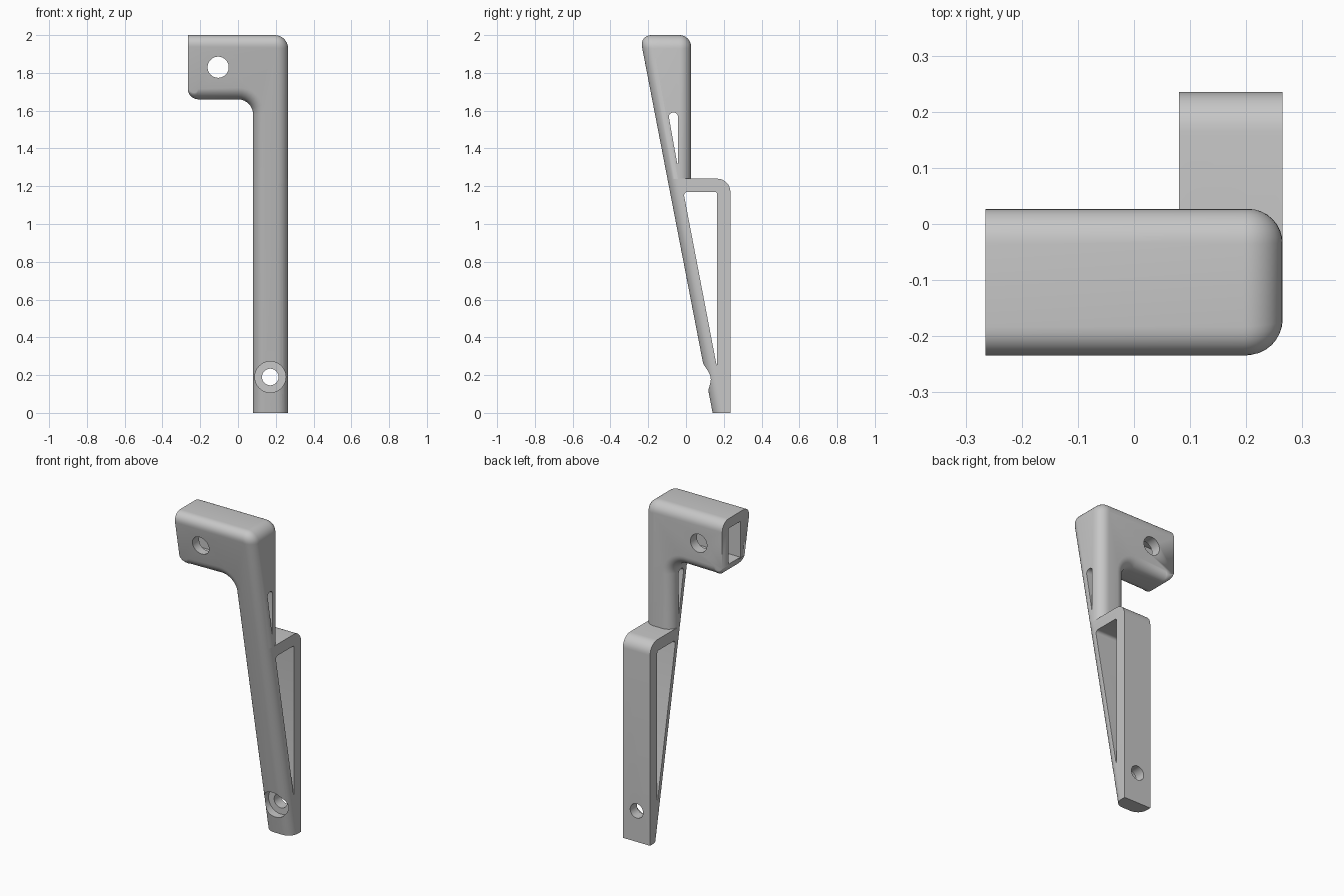
import bpy, bmesh
from math import sin, cos, pi, radians
from mathutils import Vector, Matrix

if "Cube" in bpy.data.objects:
    bpy.data.objects.remove(bpy.data.objects["Cube"])

ROUND = 0.062          # edge rounding of the body
XL, XR = 0.08, 0.265   # post sides
STEPS = 8


def front_y(z):
    return 0.141 - 0.193 * z


def make_object(name, bm):
    bmesh.ops.remove_doubles(bm, verts=bm.verts, dist=1e-5)
    bmesh.ops.recalc_face_normals(bm, faces=bm.faces)
    mesh = bpy.data.meshes.new(name)
    bm.to_mesh(mesh)
    bm.free()
    obj = bpy.data.objects.new(name, mesh)
    bpy.context.collection.objects.link(obj)
    return obj


def loft(name, rings):
    """Skin a list of closed rings and cap both ends."""
    bm = bmesh.new()
    loops = [[bm.verts.new(p) for p in ring] for ring in rings]
    n = len(rings[0])
    for a, b in zip(loops, loops[1:]):
        for i in range(n):
            j = (i + 1) % n
            bm.faces.new((a[i], a[j], b[j], b[i]))
    bm.faces.new(loops[0])
    bm.faces.new(loops[-1])
    return make_object(name, bm)


def arc(cx, cz, r, start, end, inward):
    """Arc points, each with its direction into the material."""
    pts = []
    for k in range(STEPS + 1):
        a = radians(start + (end - start) * k / STEPS)
        pts.append((cx + r * cos(a), cz + r * sin(a), inward * cos(a), inward * sin(a)))
    return pts


def rounded(corners):
    """Polygon from (y, z, radius) corners with rounded tips."""
    pts = []
    for i, (y, z, r) in enumerate(corners):
        p = Vector((y, z))
        u = (Vector(corners[i - 1][:2]) - p).normalized()
        v = (Vector(corners[(i + 1) % len(corners)][:2]) - p).normalized()
        half = u.angle(v) / 2
        centre = p + (u + v).normalized() * r / sin(half)
        reach = r * cos(half) / sin(half)
        a = (p + u * reach - centre).normalized()
        b = (p + v * reach - centre).normalized()
        spread = a.angle(b)
        for k in range(STEPS + 1):
            t = k / STEPS
            blend = a * sin((1 - t) * spread) + b * sin(t * spread)
            pts.append(centre + blend.normalized() * r)
    return pts


def boolean(obj, other, operation):
    other.hide_render = True
    mod = obj.modifiers.new(operation.lower(), "BOOLEAN")
    mod.object, mod.operation, mod.solver = other, operation, "EXACT"
    bpy.ops.object.select_all(action="DESELECT")
    bpy.context.view_layer.objects.active = obj
    obj.select_set(True)
    bpy.ops.object.modifier_apply(modifier=mod.name)
    bpy.data.objects.remove(other)


def cylinder(name, x, z, r, y0, y1):
    bm = bmesh.new()
    place = Matrix.Translation((x, (y0 + y1) / 2, z)) @ Matrix.Rotation(pi / 2, 4, "X")
    bmesh.ops.create_cone(bm, cap_ends=True, segments=40, radius1=r, radius2=r,
                          depth=y1 - y0, matrix=place)
    return make_object(name, bm)


def window(name, corners):
    pts = rounded(corners)
    return loft(name, [[(x, y, z) for y, z in pts] for x in (0, 0.4)])


# Head and upper post: one L outline with rounded front and back edges
outline = [(-XR, 2.0, 0, -1, ROUND)]
for k, p in enumerate(arc(-0.21, 1.715, 0.055, 180, 270, -1)):
    outline.append((*p, 0.055 * k / STEPS))
outline += [(*p, ROUND) for p in arc(0, 1.58, 0.08, 90, 0, 1)]
outline += [(XL, 1.2, 1, 0, ROUND), (XR, 1.2, -1, 0, ROUND)]
outline += [(*p, ROUND) for p in arc(0.195, 1.93, 0.07, 0, 90, -1)]


def outline_ring(t, front):
    ring = []
    for x, z, nx, nz, w in outline:
        inset, depth = w * (1 - cos(t)), w * (1 - sin(t))
        px, pz = x + nx * inset, z + nz * inset
        ring.append((px, front_y(pz) + depth if front else 0.027 - depth, pz))
    return ring


angles = [pi / 2 * k / STEPS for k in range(STEPS + 1)]
bracket = loft("bracket", [outline_ring(t, True) for t in reversed(angles)]
               + [outline_ring(t, False) for t in angles])

# Lower post: sections with a rounded front and a square back
levels = [(0.0, 0.235)] + [(z, y) for y, z, _, _ in arc(0.165, 1.17, 0.07, 0, 90, 1)]
sections = []
for z, back in levels:
    left = [(XL + ROUND * (1 - cos(t)), front_y(z) + ROUND * (1 - sin(t)), z) for t in angles]
    right = [(XL + XR - x, y, z) for x, y, z in reversed(left)]
    sections.append([(XL, back, z)] + left + right + [(XR, back, z)])
boolean(bracket, loft("lower_post", sections), "UNION")

# Side windows, with one edge parallel to the sloping front
strut = 0.071
boolean(bracket, window("lower_window", [
    (front_y(1.17) + strut, 1.17, 0.018), (0.165, 1.17, 0.012), (0.165, 0.235, 0.002)]), "DIFFERENCE")
boolean(bracket, window("upper_window", [
    (front_y(1.59) + strut, 1.59, 0.022), (-0.043, 1.59, 0.022), (-0.043, 1.3, 0.002)]), "DIFFERENCE")

# Socket in the open end of the head
bm = bmesh.new()
bmesh.ops.create_cube(bm, size=1, matrix=Matrix.Translation((-0.125, -0.092, 1.83))
                      @ Matrix.Diagonal((0.35, 0.113, 0.22, 1)))
boolean(bracket, make_object("socket", bm), "DIFFERENCE")

# Cross hole in the head, recessed screw hole in the foot
boolean(bracket, cylinder("head_hole", -0.105, 1.83, 0.056, -0.4, 0.2), "DIFFERENCE")
boolean(bracket, cylinder("screw_recess", 0.171, 0.19, 0.082, -0.1, 0.17), "DIFFERENCE")
boolean(bracket, cylinder("screw_hole", 0.171, 0.19, 0.044, 0.0, 0.4), "DIFFERENCE")

# Grey material
grey = bpy.data.materials.new("plain grey")
grey.use_nodes = True
colour = (0.57, 0.57, 0.57, 1)
grey.diffuse_color = colour
grey.node_tree.nodes["Principled BSDF"].inputs["Base Color"].default_value = colour
bracket.data.materials.clear()
bracket.data.materials.append(grey)
for face in bracket.data.polygons:
    face.material_index = 0

bpy.ops.object.select_all(action="DESELECT")
bracket.select_set(True)
bpy.context.view_layer.objects.active = bracket
bpy.ops.object.shade_smooth_by_angle(angle=radians(30))
